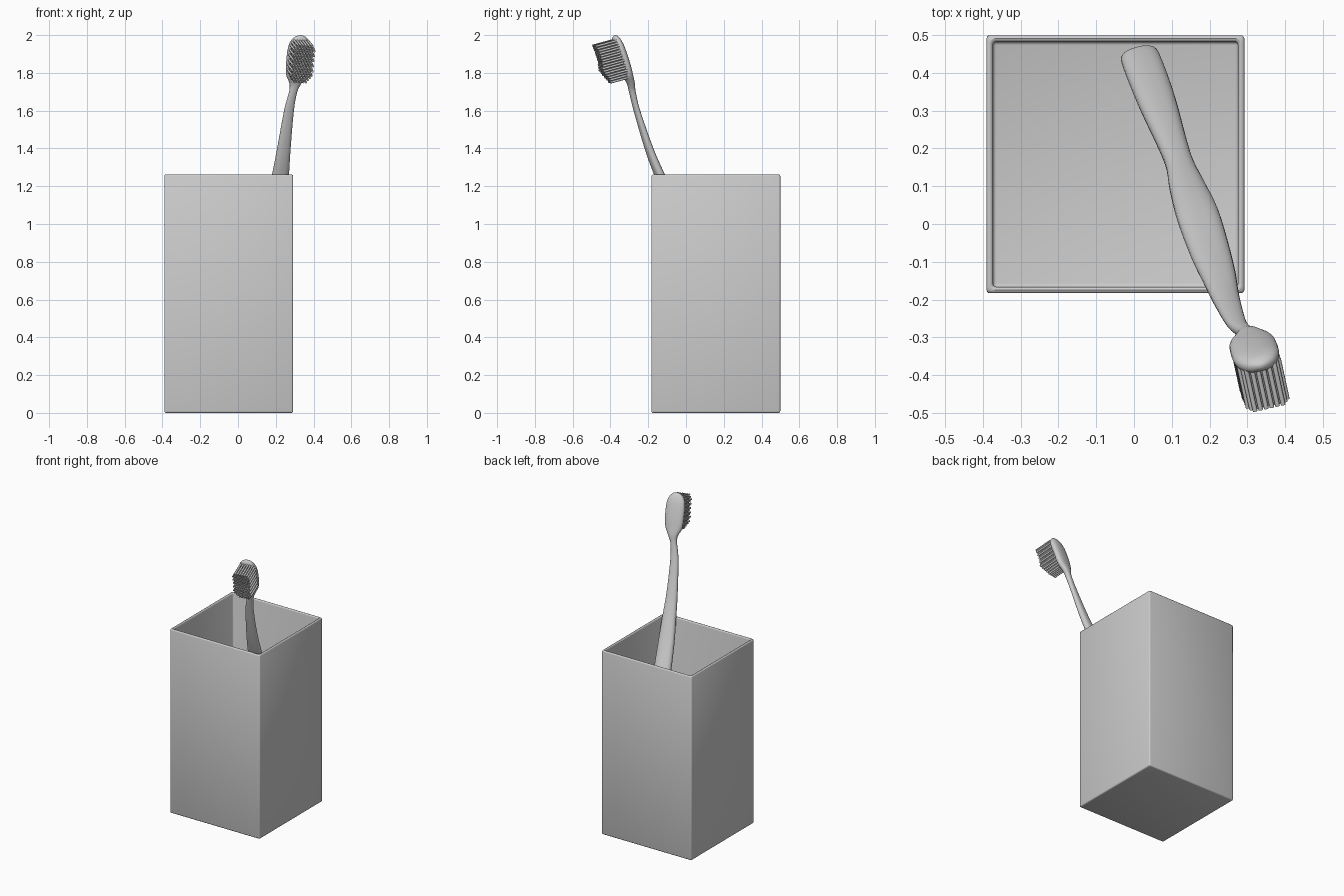
import bpy, bmesh, math
from mathutils import Vector

if "Cube" in bpy.data.objects:
    bpy.data.objects.remove(bpy.data.objects["Cube"])


def finish(name, bm, angle=40):
    bmesh.ops.recalc_face_normals(bm, faces=bm.faces)
    mesh = bpy.data.meshes.new(name)
    bm.to_mesh(mesh)
    bm.free()
    ob = bpy.data.objects.new(name, mesh)
    bpy.context.collection.objects.link(ob)
    bpy.ops.object.select_all(action='DESELECT')
    ob.select_set(True)
    bpy.context.view_layer.objects.active = ob
    bpy.ops.object.shade_smooth_by_angle(angle=math.radians(angle))
    return ob


# Square open cup with a softly rounded rim
X0, X1, Y0, Y1, H, WALL = -0.39, 0.292, -0.183, 0.499, 1.262, 0.024
bm = bmesh.new()
bmesh.ops.create_cube(bm, size=1)
for v in bm.verts:
    v.co = ((X0 + X1) / 2 + v.co.x * (X1 - X0),
            (Y0 + Y1) / 2 + v.co.y * (Y1 - Y0), (v.co.z + 0.5) * H)
bm.normal_update()
top = max(bm.faces, key=lambda f: f.calc_center_median().z)
bmesh.ops.inset_region(bm, faces=[top], thickness=WALL)
res = bmesh.ops.extrude_face_region(bm, geom=[top])
bmesh.ops.delete(bm, geom=[top], context='FACES_ONLY')
for v in [g for g in res['geom'] if isinstance(g, bmesh.types.BMVert)]:
    v.co.z = 0.025
bmesh.ops.bevel(bm, geom=bm.edges[:], offset=0.009, segments=3,
                profile=0.5, affect='EDGES')
finish("cup", bm)

# Toothbrush body: x, y, z, half width, half thickness at each station
STATIONS = [
    (.010, .450, .032, .030, .014), (.013, .446, .042, .045, .024),
    (.020, .430, .080, .052, .028), (.060, .325, .300, .050, .030),
    (.115, .175, .610, .037, .028), (.140, .100, .770, .047, .030),
    (.168, .025, .930, .056, .030), (.200, -.070, 1.11, .053, .028),
    (.225, -.140, 1.26, .045, .025), (.243, -.196, 1.40, .036, .021),
    (.270, -.260, 1.60, .026, .016), (.292, -.284, 1.70, .021, .017),
    (.302, -.292, 1.745, .032, .020), (.308, -.308, 1.79, .055, .024),
    (.315, -.325, 1.85, .062, .025), (.324, -.352, 1.93, .061, .025),
    (.330, -.368, 1.97, .048, .022), (.333, -.375, 1.99, .028, .014),
    (.334, -.378, 1.998, .008, .005),
]
FACING = Vector((0.2, -0.93, -0.33))


def spline(rows, steps):
    rows = [Vector(r) for r in rows]
    pts = [rows[0]] + rows + [rows[-1]]
    out = []
    for i in range(len(rows) - 1):
        a, b, c, d = pts[i:i + 4]
        for k in range(steps):
            t = k / steps
            out.append(0.5 * (2 * b + (c - a) * t + (2 * a - 5 * b + 4 * c - d) * t * t
                              + (3 * b - a - 3 * c + d) * t ** 3))
    return out + [rows[-1]]


rows = spline(STATIONS, 4)
SIDES = 24
bm = bmesh.new()
rings = []
for i, r in enumerate(rows):
    tangent = (Vector(rows[min(i + 1, len(rows) - 1)][:3])
               - Vector(rows[max(i - 1, 0)][:3])).normalized()
    side = tangent.cross(FACING).normalized()
    front = side.cross(tangent).normalized()
    ring = []
    for k in range(SIDES):
        a = 2 * math.pi * k / SIDES
        c, s = math.cos(a), math.sin(a)
        u = math.copysign(abs(c) ** 0.85, c) * r[3]
        v = math.copysign(abs(s) ** 0.85, s) * r[4]
        ring.append(bm.verts.new(Vector(r[:3]) + side * u + front * v))
    rings.append(ring)
for a, b in zip(rings, rings[1:]):
    for k in range(SIDES):
        j = (k + 1) % SIDES
        bm.faces.new((a[k], a[j], b[j], b[k]))
bm.faces.new(rings[0])
bm.faces.new(rings[-1])
finish("toothbrush_body", bm, 60)

# Bristle field: staggered tufts trimmed to a wavy height
origin = Vector((.303, -.287, 1.74))
along = Vector((.113, -.317, .943)).normalized()
across = along.cross(FACING).normalized()
out = across.cross(along).normalized()
lean = (out + 0.08 * along).normalized()
TRIM = [(0.0, .106), (.05, .112), (.115, .136), (.16, .124), (.22, .124), (.30, .134)]


def trim_height(s):
    for (a, ha), (b, hb) in zip(TRIM, TRIM[1:]):
        if s <= b:
            return ha + (hb - ha) * (s - a) / (b - a)
    return TRIM[-1][1]


bm = bmesh.new()
N_ROWS, PITCH, RADIUS = 16, 0.0138, 0.0062
for i in range(N_ROWS):
    s = 0.042 + i * PITCH
    for j in range(-4, 5):
        w = (j + 0.5 * (i % 2)) * 0.0152
        # rounded outline of the head
        if (abs(w) / 0.059) ** 2.5 + (abs(s - 0.145) / 0.116) ** 4 > 1:
            continue
        base = origin + along * s + across * w
        low, high = base + lean * 0.01, base + lean * trim_height(s)
        loops = [[bm.verts.new(p + (across * math.cos(k * math.pi / 4)
                                    + along * math.sin(k * math.pi / 4)) * RADIUS)
                  for k in range(8)] for p in (low, high)]
        for k in range(8):
            m = (k + 1) % 8
            bm.faces.new((loops[0][k], loops[0][m], loops[1][m], loops[1][k]))
        bm.faces.new(loops[0])
        bm.faces.new(loops[1])
finish("bristles", bm, 50)
